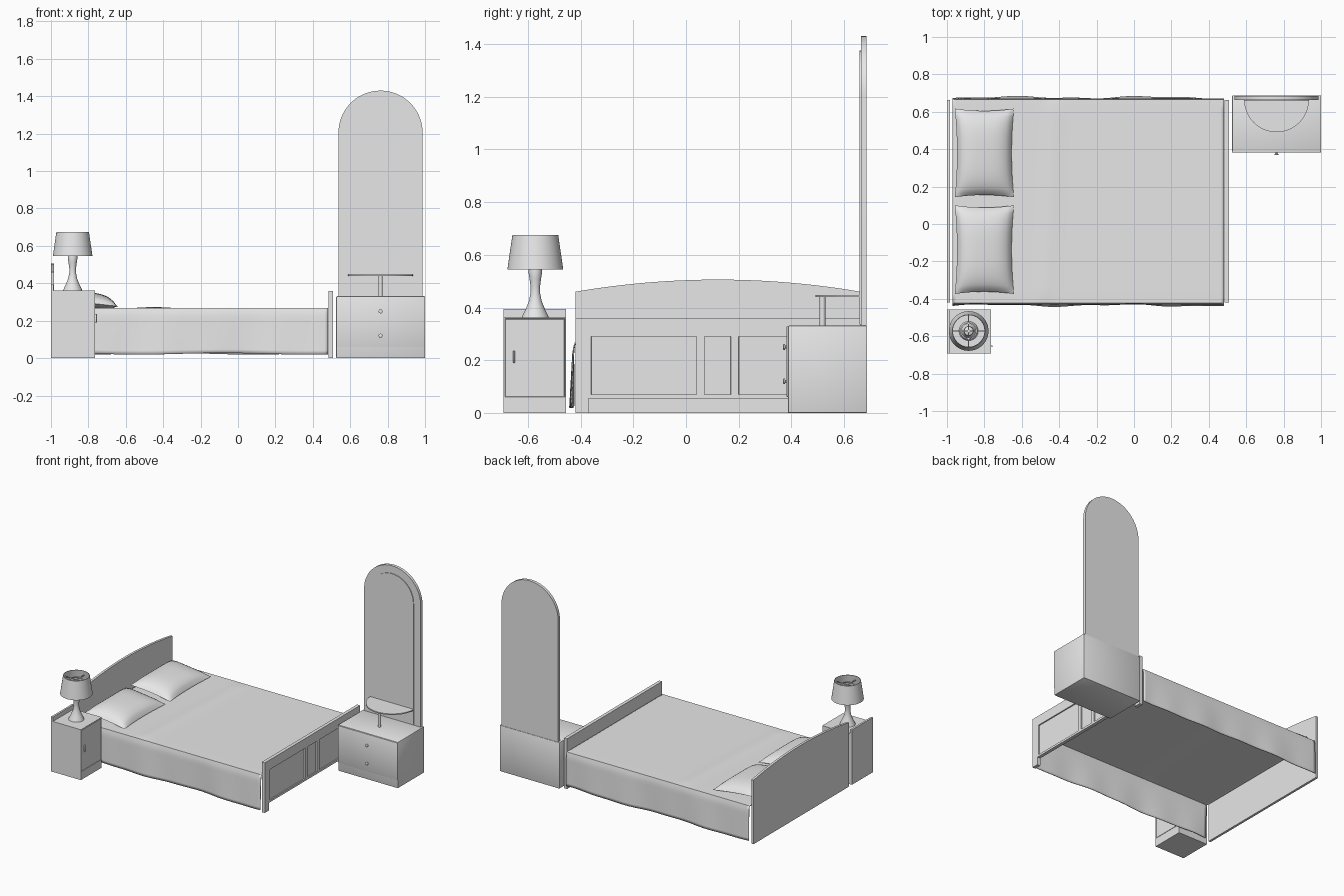
import bpy, bmesh, math
from mathutils import Vector, Matrix

if "Cube" in bpy.data.objects:
    bpy.data.objects.remove(bpy.data.objects["Cube"])

GREY = bpy.data.materials.new("light grey")
GREY.diffuse_color = (0.8, 0.8, 0.8, 1)
GREY.use_nodes = True
GREY.node_tree.nodes["Principled BSDF"].inputs["Base Color"].default_value = GREY.diffuse_color


def finish(name, bm, smooth=None):
    bmesh.ops.recalc_face_normals(bm, faces=bm.faces)
    me = bpy.data.meshes.new(name)
    bm.to_mesh(me)
    bm.free()
    ob = bpy.data.objects.new(name, me)
    bpy.context.collection.objects.link(ob)
    me.materials.append(GREY)
    if smooth:
        bpy.ops.object.select_all(action='DESELECT')
        ob.select_set(True)
        bpy.context.view_layer.objects.active = ob
        bpy.ops.object.shade_smooth_by_angle(angle=math.radians(smooth))
    return ob


def box_bm(x0, x1, y0, y1, z0, z1):
    bm = bmesh.new()
    m = Matrix.Translation(((x0 + x1) / 2, (y0 + y1) / 2, (z0 + z1) / 2))
    bmesh.ops.create_cube(bm, size=1, matrix=m @ Matrix.Diagonal((x1 - x0, y1 - y0, z1 - z0, 1)))
    return bm


def box(name, *b, bevel=0):
    bm = box_bm(*b)
    if bevel:
        bmesh.ops.bevel(bm, geom=bm.edges[:], offset=bevel, segments=2, affect='EDGES', profile=0.5)
    return finish(name, bm, 40 if bevel else None)


def prism(name, pts, push, smooth=30):
    """Extrude a closed 3D outline along a vector."""
    bm = bmesh.new()
    f = bm.faces.new([bm.verts.new(p) for p in pts])
    new = bmesh.ops.extrude_face_region(bm, geom=[f])["geom"]
    bmesh.ops.translate(bm, vec=push, verts=[v for v in new if isinstance(v, bmesh.types.BMVert)])
    # the starting face is kept by the extrude and closes the solid
    return finish(name, bm, smooth)


def lathe(name, prof, centre, n=40, axis=None, closed=False):
    """Spin (radius, height) points around z, or around another axis."""
    bm = bmesh.new()
    rings = [[bm.verts.new((r * math.cos(2 * math.pi * i / n), r * math.sin(2 * math.pi * i / n), h))
              for i in range(n)] for r, h in prof]
    pairs = list(zip(rings, rings[1:]))
    if closed:
        pairs.append((rings[-1], rings[0]))
    else:
        bm.faces.new(rings[0])
        bm.faces.new(rings[-1])
    for a, b in pairs:
        for i in range(n):
            j = (i + 1) % n
            bm.faces.new((a[i], a[j], b[j], b[i]))
    rot = Vector(axis).to_track_quat('Z', 'Y').to_matrix().to_4x4() if axis else Matrix()
    bm.transform(Matrix.Translation(centre) @ rot)
    return finish(name, bm, 35)


def surface(name, nu, nv, fn, thick=0, smooth=60):
    """Grid of nu x nv cells shaped by fn(u, v) with u, v in 0..1."""
    bm = bmesh.new()
    g = [[bm.verts.new(fn(i / nu, j / nv)) for j in range(nv + 1)] for i in range(nu + 1)]
    for i in range(nu):
        for j in range(nv):
            bm.faces.new((g[i][j], g[i + 1][j], g[i + 1][j + 1], g[i][j + 1]))
    ob = finish(name, bm, smooth)
    if thick:
        md = ob.modifiers.new("thickness", 'SOLIDIFY')
        md.thickness, md.offset = thick, 0
    return ob


Y0, Y1 = -0.42, 0.662
YC = (Y0 + Y1) / 2

# headboard with a shallow arched top
arch = [(-1, Y0 + (Y1 - Y0) * i / 32, 0.46 + 0.046 * (1 - (i / 16 - 1) ** 2)) for i in range(33)]
prism("headboard", [(-1, Y1, 0), (-1, Y0, 0)] + arch, (0.017, 0, 0))

# footboard: board on two feet with three sunk panels
ys = [Y0, -0.37, -0.36, 0.04, 0.07, 0.17, 0.2, 0.602, 0.612, Y1]
zs = [0, 0.055, 0.07, 0.29, 0.36]
bm = bmesh.new()
g = [[bm.verts.new((0.507, y, z)) for z in zs] for y in ys]
panels = []
for i in range(len(ys) - 1):
    for k in range(len(zs) - 1):
        if k == 0 and 0 < i < len(ys) - 2:
            continue
        f = bm.faces.new((g[i][k], g[i + 1][k], g[i + 1][k + 1], g[i][k + 1]))
        if k == 2 and i in (2, 4, 6):
            panels.append(f)
for v in [v for v in bm.verts if not v.link_faces]:
    bm.verts.remove(v)
front = bm.faces[:]
back = bmesh.ops.extrude_face_region(bm, geom=front, use_keep_orig=True)["geom"]
bmesh.ops.translate(bm, vec=(-0.024, 0, 0), verts=[v for v in back if isinstance(v, bmesh.types.BMVert)])
bmesh.ops.recalc_face_normals(bm, faces=bm.faces)
bmesh.ops.inset_individual(bm, faces=panels, thickness=0.001, depth=-0.008)
finish("footboard", bm)


# bed cover: flat top with two wavy hanging sides
def cover(u, v):
    x = -0.97 + 1.452 * u
    side = -1 if v < 0.5 else 1
    d = abs(v - 0.5) * 2
    half = 0.542
    ripple = math.sin(x * 9 + side) + 0.6 * math.sin(x * 21 + 2 * side)
    if d < 0.5:
        z = 0.266 + 0.004 * math.exp(-((x + 0.5 - 0.1 * v) / 0.05) ** 2)
        return (x, YC + side * half * d / 0.5, z)
    t = (d - 0.5) / 0.5
    out = 0.006 * min(1, t * 8) + t * (0.006 + 0.005 * ripple)
    return (x, YC + side * (half + out), 0.266 - t * (0.243 + 0.004 * math.sin(x * 7 + side)))


surface("bed_cover", 72, 48, cover, thick=0.005)


# two plump pillows with pinched corners
def pillow(name, yc):
    def shell(sign):
        def fn(u, v):
            a, b = 2 * u - 1, 2 * v - 1
            px = a * (0.158 - 0.012 * (1 - b * b))
            py = b * (0.237 - 0.012 * (1 - a * a))
            puff = ((1 - a ** 4) * (1 - b ** 4)) ** 0.6
            h = 0.058 * puff * (1 - 0.15 * (a * a + b * b)) if sign > 0 else -0.022 * puff
            return (-0.8 + px, yc + py, 0.295 - 0.018 * a + h)
        return fn
    surface(name + "_top", 20, 24, shell(1))
    surface(name + "_underside", 20, 24, shell(-1))


pillow("left_pillow", -0.137)
pillow("right_pillow", 0.38)

# bedside cabinet with grooved door, handle and raised back
bm = box_bm(-0.99, -0.764, -0.692, -0.456, 0, 0.362)
bm.faces.ensure_lookup_table()
door = max(bm.faces, key=lambda f: f.calc_center_median().x)
bmesh.ops.inset_region(bm, faces=[door], thickness=0.006)
for v in door.verts:
    if v.co.z < 0.1:
        v.co.z = 0.06
bmesh.ops.inset_region(bm, faces=[door], thickness=0.002, depth=-0.004)
bmesh.ops.inset_region(bm, faces=[door], thickness=0.002, depth=0.004)
finish("bedside_cabinet", bm)
box("bedside_back", -1, -0.986, -0.693, -0.456, 0, 0.394)
box("bedside_handle", -0.765, -0.755, -0.656, -0.650, 0.19, 0.237, bevel=0.002)

# table lamp: turned foot, open shade, ring and spokes
LX, LY = -0.884, -0.572
lathe("lamp_foot", [(0.051, 0.362), (0.048, 0.37), (0.036, 0.395), (0.024, 0.425), (0.018, 0.455),
                    (0.018, 0.48), (0.022, 0.51), (0.026, 0.535), (0.024, 0.55), (0.008, 0.555),
                    (0.008, 0.645)], (LX, LY, 0))
lathe("lamp_shade", [(0.106, 0.545), (0.087, 0.675), (0.084, 0.675), (0.103, 0.545)],
      (LX, LY, 0), n=48, closed=True)
lathe("lamp_ring", [(0.045, 0.64), (0.045, 0.646), (0.038, 0.646), (0.038, 0.64)],
      (LX, LY, 0), closed=True)
box("lamp_spoke_x", LX - 0.089, LX + 0.089, LY - 0.003, LY + 0.003, 0.641, 0.645)
box("lamp_spoke_y", LX - 0.003, LX + 0.003, LY - 0.089, LY + 0.089, 0.641, 0.645)

# dresser with plinth, front and two knobs
DX = 0.762
box("dresser_body", 0.525, 1.0, 0.387, 0.688, 0, 0.331, bevel=0.004)
box("dresser_front", 0.525, 1.0, 0.381, 0.389, 0.061, 0.328, bevel=0.003)
for z in (0.12, 0.25):
    lathe("drawer_knob", [(0.005, 0), (0.005, 0.006), (0.011, 0.008), (0.011, 0.013), (0.007, 0.015)],
          (DX, 0.383, z), n=20, axis=(0, -1, 0))


# arched mirror and its slightly raised glass
def arched(name, r, z0, y, depth):
    pts = [(DX - r, y, z0), (DX + r, y, z0)]
    pts += [(DX + r * math.cos(math.pi * i / 40), y, 1.205 + r * math.sin(math.pi * i / 40)) for i in range(41)]
    prism(name, pts, (0, depth, 0))


arched("mirror_frame", 0.225, 0.325, 0.664, 0.021)
arched("mirror_glass", 0.17, 0.335, 0.659, 0.006)

# half-round shelf on a post
prism("half_round_shelf", [(DX + 0.173 * math.cos(math.pi * i / 32), 0.664 - 0.173 * math.sin(math.pi * i / 32), 0.439)
                           for i in range(33)], (0, 0, 0.008))
lathe("shelf_post", [(0.011, 0.329), (0.011, 0.44)], (DX, 0.518, 0), n=20)
